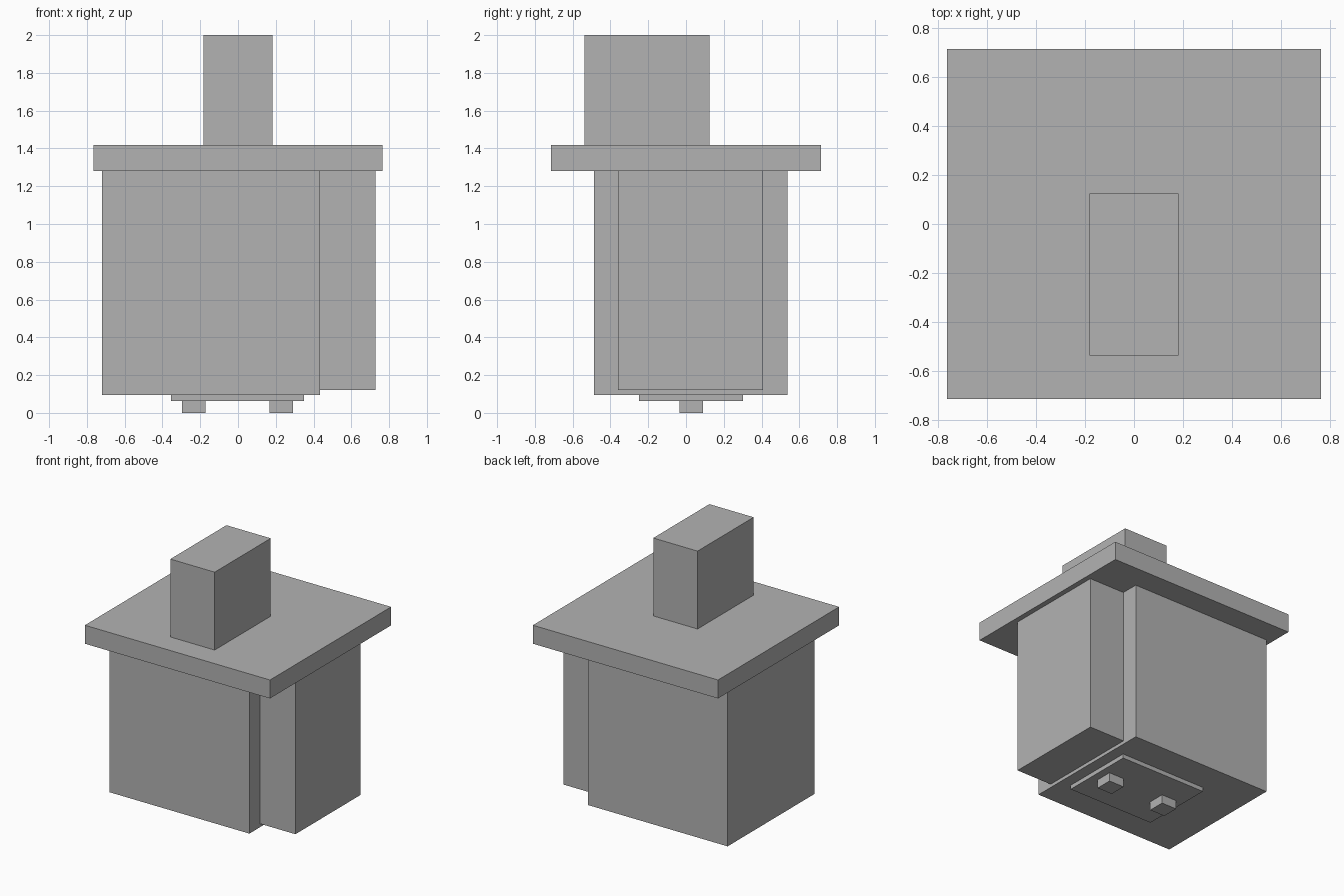
import bpy

cube = bpy.data.objects.get("Cube")
if cube:
    bpy.data.objects.remove(cube, do_unlink=True)

grey = bpy.data.materials.new("plain_grey")
grey.use_nodes = True
grey.diffuse_color = (0.45, 0.45, 0.45, 1)
grey.node_tree.nodes["Principled BSDF"].inputs["Base Color"].default_value = grey.diffuse_color


def box(name, x, y, z):
    """Add a flat-faced block spanning the (low, high) pairs."""
    spans = (x, y, z)
    bpy.ops.mesh.primitive_cube_add(size=1, location=[(a + b) / 2 for a, b in spans])
    obj = bpy.context.object
    obj.name = name
    obj.scale = [b - a for a, b in spans]
    bpy.ops.object.transform_apply(location=False, rotation=False, scale=True)
    obj.data.materials.append(grey)
    return obj


# Housing and the shallower block on its left
box("main_housing", (-0.72, 0.435), (-0.487, 0.537), (0.095, 1.28))
box("side_block", (0.435, 0.727), (-0.36, 0.407), (0.12, 1.28))

# Overhanging flange with the stem on top
box("flange", (-0.765, 0.765), (-0.715, 0.715), (1.28, 1.418))
box("stem", (-0.183, 0.183), (-0.537, 0.125), (1.418, 2.0))

# Base pad with two feet
box("base_pad", (-0.355, 0.35), (-0.25, 0.303), (0.064, 0.095))
for side, x in (("right", -0.235), ("left", 0.23)):
    box(side + "_foot", (x - 0.062, x + 0.062), (-0.035, 0.09), (0, 0.064))
